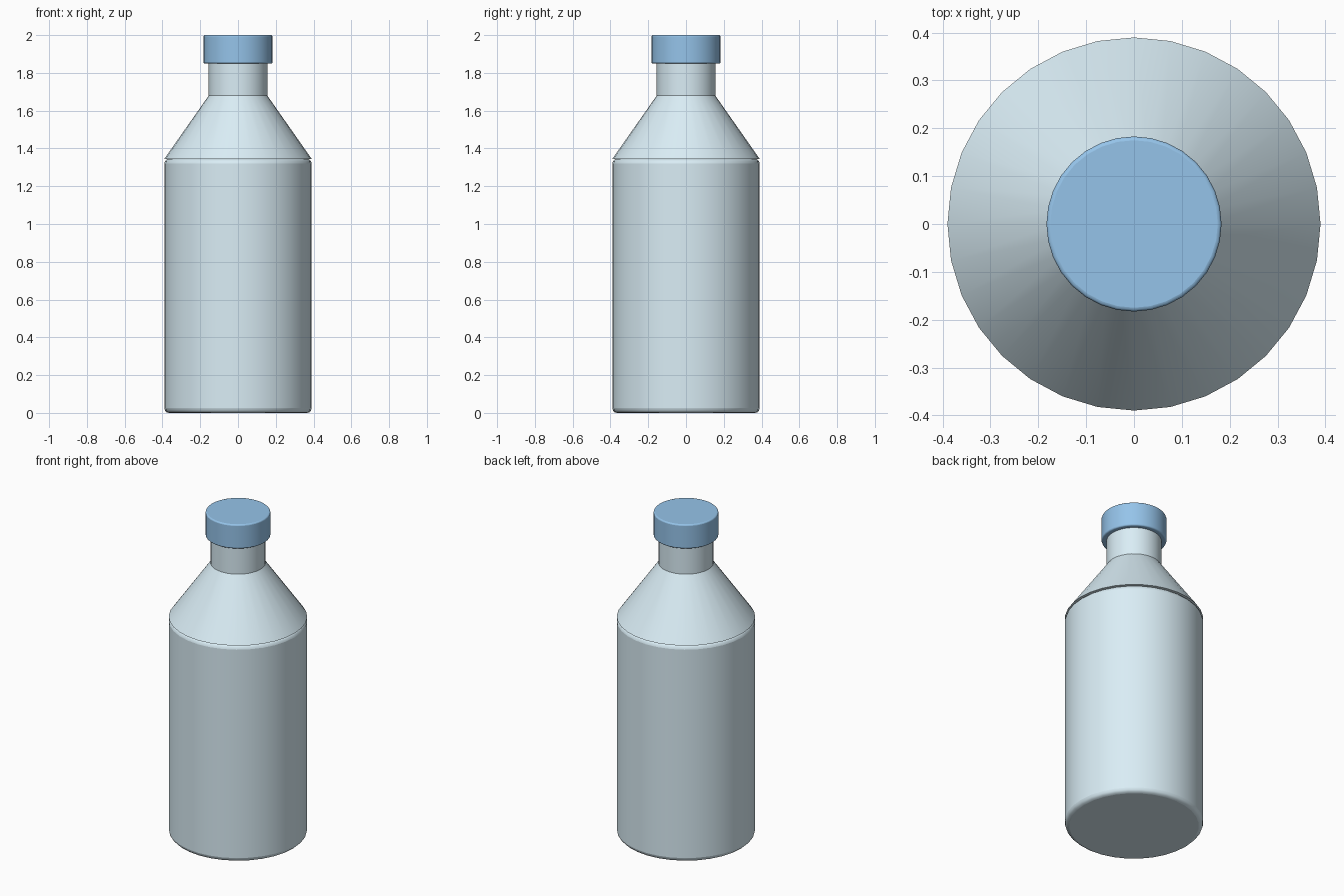
import bpy
import math

if "Cube" in bpy.data.objects:
    bpy.data.objects.remove(bpy.data.objects["Cube"])

SIDES = 32


def material(name, color):
    mat = bpy.data.materials.new(name)
    mat.diffuse_color = (*color, 1)
    mat.use_nodes = True
    mat.node_tree.nodes["Principled BSDF"].inputs["Base Color"].default_value = mat.diffuse_color
    return mat


def round_part(name, r_low, r_high, z_low, z_high, mat, bevel=0.0):
    """Upright capped cylinder or cone between two heights."""
    bpy.ops.mesh.primitive_cone_add(
        vertices=SIDES, radius1=r_low, radius2=r_high,
        depth=z_high - z_low, location=(0, 0, (z_low + z_high) / 2))
    ob = bpy.context.object
    ob.name = name
    ob.data.materials.append(mat)
    bpy.ops.object.shade_smooth_by_angle(angle=math.radians(35))
    if bevel:
        mod = ob.modifiers.new("rounded_rim", 'BEVEL')
        mod.width = bevel
        mod.segments = 3
        mod.limit_method = 'ANGLE'
        mod.angle_limit = math.radians(40)
        bpy.ops.object.modifier_apply(modifier=mod.name)
        bpy.ops.object.shade_smooth_by_angle(angle=math.radians(35))
    return ob


plastic = material("pale_blue", (0.70, 0.85, 0.92))
blue = material("cap_blue", (0.30, 0.55, 0.82))

# Body with rounded rims, sharp-edged shoulder and neck
round_part("body", 0.39, 0.39, 0.0, 1.345, plastic, bevel=0.025)
round_part("shoulder", 0.39, 0.155, 1.345, 1.68, plastic)
round_part("neck", 0.155, 0.155, 1.67, 1.86, plastic)

# Screw cap
round_part("cap", 0.183, 0.183, 1.85, 2.0, blue, bevel=0.008)
